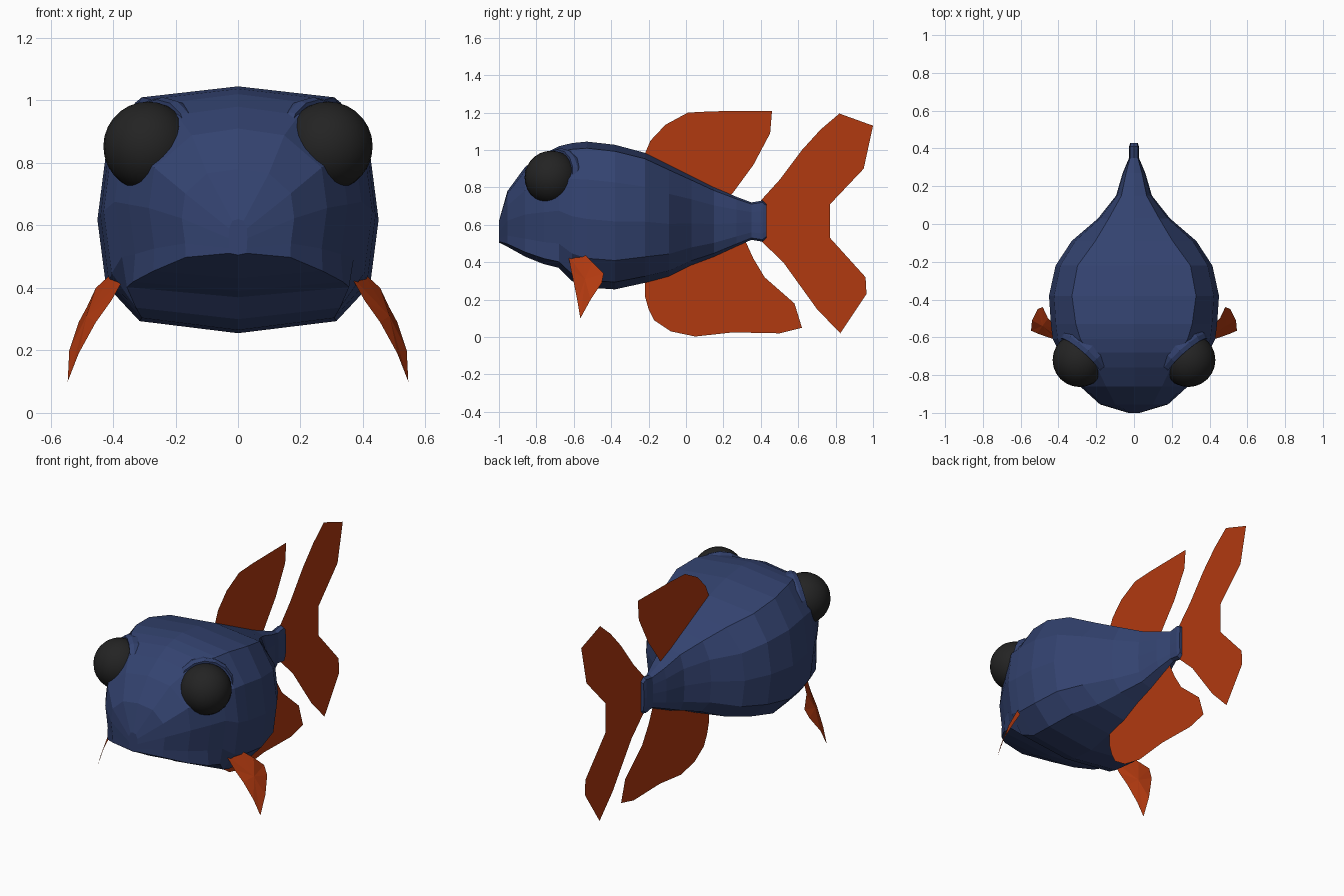
import bpy, bmesh, math
from mathutils import Vector

if "Cube" in bpy.data.objects:
    bpy.data.objects.remove(bpy.data.objects["Cube"])


def material(name, rgb):
    m = bpy.data.materials.new(name)
    m.diffuse_color = (*rgb, 1)
    m.use_nodes = True
    m.node_tree.nodes["Principled BSDF"].inputs["Base Color"].default_value = m.diffuse_color
    return m


NAVY = material("navy_scales", (0.033, 0.055, 0.16))
ORANGE = material("orange_fin", (0.44, 0.041, 0.005))
BLACK = material("black_eye", (0.017, 0.017, 0.017))


def make(name, verts, faces, mat, fix=True):
    bm = bmesh.new()
    vs = [bm.verts.new(v) for v in verts]
    for f in faces:
        bm.faces.new([vs[i] for i in f])
    if fix:
        bmesh.ops.recalc_face_normals(bm, faces=bm.faces)
    me = bpy.data.meshes.new(name)
    bm.to_mesh(me)
    bm.free()
    me.materials.append(mat)
    ob = bpy.data.objects.new(name, me)
    bpy.context.collection.objects.link(ob)
    return ob


def loft(name, rings, mat, cap_end=True):
    n = len(rings[0])
    verts = [v for r in rings for v in r]
    faces = [(k * n + i, k * n + (i + 1) % n, (k + 1) * n + (i + 1) % n, (k + 1) * n + i)
             for k in range(len(rings) - 1) for i in range(n)]
    faces.append(tuple(range(n)))
    if cap_end:
        faces.append(tuple(range(len(verts) - n, len(verts))))
    return make(name, verts, faces, mat)


# Body stations: y, half width, top z, bottom z, top corner ratio, bottom corner ratio
stations = [
    (-1.0, .03, .62, .505, .6, .9),
    (-.955, .18, .78, .483, .55, .93),
    (-.86, .285, .91, .43, .52, .95),
    (-.76, .35, .98, .39, .56, .96),
    (-.68, .395, 1.02, .37, .6, .9),
    (-.61, .43, 1.037, .30, .66, .76),
    (-.53, .44, 1.045, .265, .7, .7),
    (-.38, .45, 1.028, .255, .73, .7),
    (-.22, .415, .985, .29, .72, .66),
    (-.09, .33, .92, .325, .62, .6),
    (.03, .19, .86, .385, .7, .65),
    (.15, .095, .80, .43, .7, .7),
    (.27, .06, .75, .485, .7, .7),
    (.35, .026, .72, .52, .8, .8),
    (.41, .026, .73, .51, .8, .8),
    (.43, .02, .71, .53, .8, .8),
]


def body_ring(y, hw, zt, zb, tc, bc):
    half = [(tc, .955), (.94, .74), (1, .47), (.94, .2), (bc, .05)]
    uv = [(0, 1)] + half + [(0, 0)] + [(-u, v) for u, v in reversed(half)]
    return [(u * hw, y, zb + v * (zt - zb)) for u, v in uv]


loft("body", [body_ring(*s) for s in stations], NAVY)

# Flat fins on the centre plane, as (y, z) outlines
fins = {
    "dorsal_fin": [(-.22, .93), (-.22, .98), (-.19, 1.05), (-.11, 1.135), (.01, 1.2), (.14, 1.207),
                   (.46, 1.21), (.45, 1.09), (.36, .92), (.25, .77), (.2, .72), (0, .8)],
    "belly_fin": [(-.22, .33), (-.22, .22), (-.2, .15), (-.17, .09), (-.08, .03), (.05, .003),
                  (.25, .025), (.5, .02), (.62, .05), (.58, .18), (.42, .32), (.36, .42),
                  (.31, .53), (.1, .45)],
    "tail_fin": [(.4, .73), (.5, .84), (.62, 1.0), (.72, 1.11), (.82, 1.195), (1.0, 1.13),
                 (.95, .9), (.77, .71), (.77, .53), (.96, .32), (.965, .23), (.825, .02),
                 (.7, .15), (.52, .4), (.4, .515)],
}
for name, pts in fins.items():
    make(name, [(0, y, z) for y, z in pts], [tuple(range(len(pts)))], ORANGE, False)

# Side fin: outline fanned around a raised middle point
side_fin = [(.36, -.63, .44), (.40, -.55, .45), (.455, -.50, .40), (.483, -.44, .34),
            (.51, -.45, .29), (.54, -.51, .2), (.545, -.565, .1), (.51, -.58, .19),
            (.455, -.60, .29), (.405, -.615, .36)]

EYE = Vector((.288, -.72, .853))
AXIS = Vector((.66, -.72, .2)).normalized()
SIDE = AXIS.cross(Vector((0, 0, 1))).normalized()
UP = SIDE.cross(AXIS)

for s, label in ((1, "right"), (-1, "left")):
    n = len(side_fin)
    verts = [(s * x, y, z) for x, y, z in side_fin + [(.485, -.54, .31)]]
    make(label + "_side_fin", verts, [(i, (i + 1) % n, n) for i in range(n)], ORANGE)

    # Eyeball
    bpy.ops.mesh.primitive_uv_sphere_add(segments=24, ring_count=14, radius=.143,
                                         location=(s * EYE.x, EYE.y, EYE.z))
    eye = bpy.context.object
    eye.name = label + "_eye"
    eye.data.materials.append(BLACK)
    bpy.ops.object.shade_smooth()

    # Raised socket rim around the eyeball
    rings = []
    for r, d in ((.15, -.14), (.167, -.07), (.168, -.035), (.155, -.012), (.13, -.02)):
        ring = []
        for i in range(16):
            a = math.tau * i / 16
            p = EYE + AXIS * d + (SIDE * math.cos(a) + UP * math.sin(a)) * r
            ring.append((s * p.x, p.y, p.z))
        rings.append(ring)
    loft(label + "_eye_socket", rings, NAVY)
